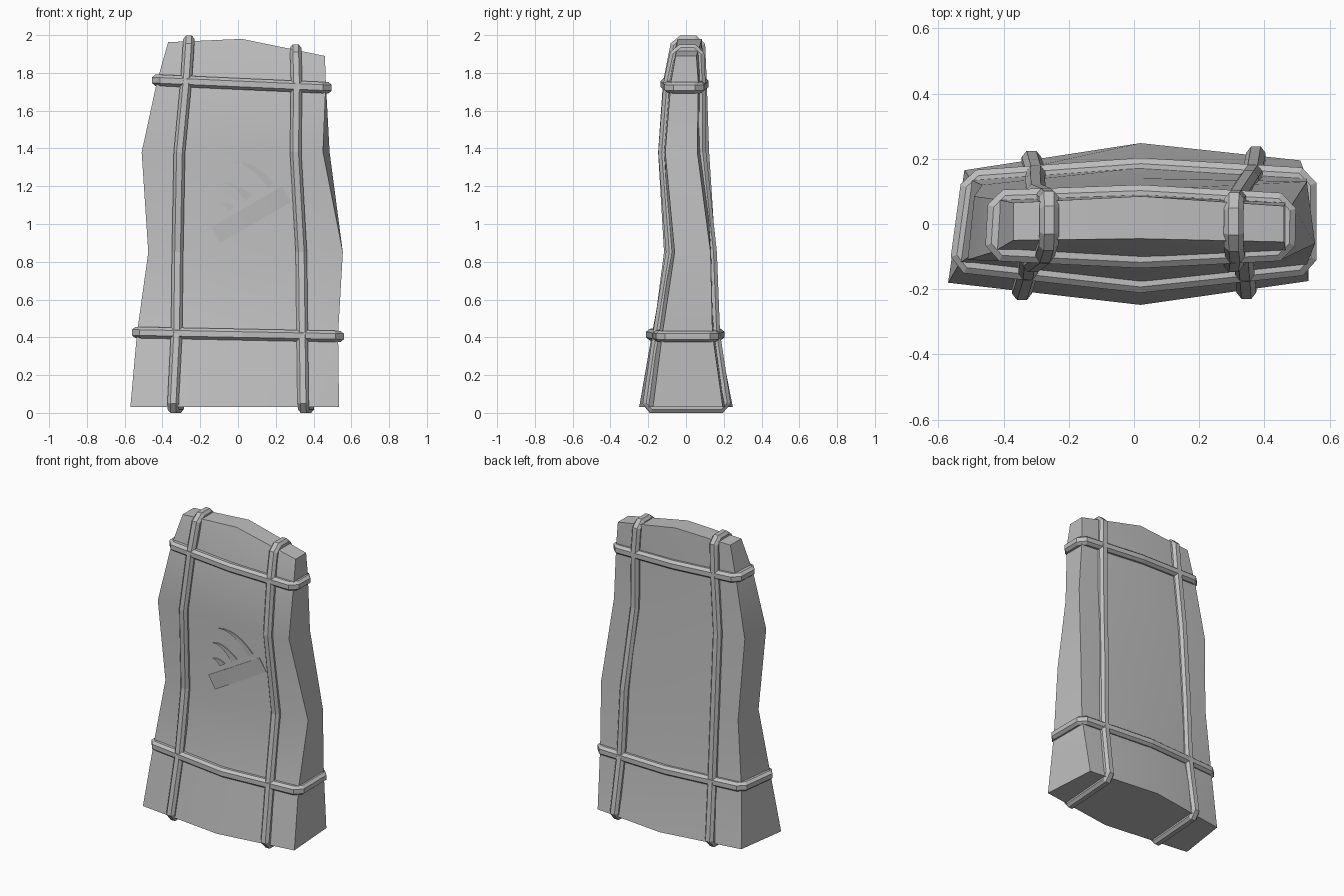
import bpy, bmesh, math
from mathutils import Vector

cube = bpy.data.objects.get("Cube")
if cube:
    bpy.data.objects.remove(cube, do_unlink=True)

stone = bpy.data.materials.new("plain_grey")
stone.use_nodes = True
GREY = (0.52, 0.52, 0.52, 1)
stone.diffuse_color = GREY
stone.node_tree.nodes["Principled BSDF"].inputs["Base Color"].default_value = GREY

# Body levels: z, then x of the four corners (left/right, front/back),
# then front depth and back depth at the left edge, middle and right edge
LEVELS = [
    (.03, -.57, -.52, .535, .51, -.18, -.248, -.175, .165, .248, .195),
    (.42, -.535, -.5, .53, .53, -.12, -.18, -.125, .135, .172, .14),
    (.85, -.475, -.465, .555, .53, -.08, -.1, -.06, .12, .14, .13),
    (1.38, -.51, -.49, .45, .485, -.11, -.13, -.11, .085, .105, .06),
    (1.75, -.43, -.42, .465, .465, -.085, -.105, -.08, .075, .09, .065),
    (1.965, -.37, -.37, .46, .46, -.05, -.045, -.055, .065, .085, .055),
]
MID = .02


def lerp(a, b, t):
    return a + (b - a) * t


def level_at(z):
    """Blend the body levels at height z."""
    z = min(max(z, LEVELS[0][0]), LEVELS[-1][0])
    for a, b in zip(LEVELS, LEVELS[1:]):
        if z <= b[0]:
            t = (z - a[0]) / (b[0] - a[0])
            return [lerp(u, v, t) for u, v in zip(a, b)]


def ring_at(z):
    """Six corners of the body outline at height z, front then back."""
    _, lf, lb, rf, rb, fl, fm, fr, bl, bm, br = level_at(z)
    return [Vector(p) for p in ((lf, fl, z), (MID, fm, z), (rf, fr, z),
                                (rb, br, z), (MID, bm, z), (lb, bl, z))]


def surface(x, z, back=False):
    """Depth of the front or back face at x, z."""
    r = ring_at(z)
    a, b, c = (r[5], r[4], r[3]) if back else r[:3]
    if x > MID:
        a, b = b, c
    return lerp(a.y, b.y, (x - a.x) / (b.x - a.x))


def top_z(x):
    """The crown is highest in the middle and drops to the right."""
    return 1.98 - (.045 * (MID - x) if x < MID else .205 * (x - MID))


def make(name, bm, smooth=None):
    bmesh.ops.recalc_face_normals(bm, faces=bm.faces)
    mesh = bpy.data.meshes.new(name)
    bm.to_mesh(mesh)
    bm.free()
    mesh.materials.append(stone)
    ob = bpy.data.objects.new(name, mesh)
    bpy.context.collection.objects.link(ob)
    if smooth:
        bpy.ops.object.select_all(action='DESELECT')
        ob.select_set(True)
        bpy.context.view_layer.objects.active = ob
        bpy.ops.object.shade_smooth_by_angle(angle=math.radians(smooth))
    return ob


def bridge(bm, rings, closed):
    """Quads between successive closed rings of vertices."""
    n = len(rings[0])
    for i in range(len(rings) if closed else len(rings) - 1):
        a, b = rings[i], rings[(i + 1) % len(rings)]
        for j in range(n):
            k = (j + 1) % n
            bm.faces.new((a[j], a[k], b[k], b[j]))


# Slab body
bm = bmesh.new()
rings = []
for level in LEVELS:
    pts = ring_at(level[0])
    if level is LEVELS[-1]:
        for p in pts:
            p.z = top_z(p.x)
    rings.append([bm.verts.new(p) for p in pts])
bridge(bm, rings, False)
for cap in (rings[0], rings[-1]):
    for i in (0, 1):
        bm.faces.new((cap[i], cap[i + 1], cap[4 - i], cap[5 - i]))
make("slab_body", bm, 25)


# Straps: a chamfered section swept round a closed loop
def strap(name, path, axis):
    axis = Vector(axis)
    n = len(path)
    loop = []
    for i, p in enumerate(path):
        before, after = path[i - 1] - p, path[(i + 1) % n] - p
        if before.angle(-after) > math.radians(45):
            loop += [p + before.normalized() * .028, p + after.normalized() * .028]
        else:
            loop.append(p)
    n = len(loop)
    centre = sum(loop, Vector()) / n
    normals = [(loop[(i + 1) % n] - loop[i]).cross(axis).normalized() for i in range(n)]
    if sum(normals[i].dot(loop[i] - centre) for i in range(n)) < 0:
        normals = [-v for v in normals]
    bm = bmesh.new()
    rings = []
    for i, p in enumerate(loop):
        out = (normals[i - 1] + normals[i]).normalized()
        out /= out.dot(normals[i])
        section = ((-.03, -.015), (-.03, .012), (-.015, .03),
                   (.015, .03), (.03, .012), (.03, -.015))
        rings.append([bm.verts.new(p + axis * s + out * h) for s, h in section])
    bridge(bm, rings, True)
    make(name, bm)


for name, height, tilt in (("lower_strap", .415, -.02), ("upper_strap", 1.742, -.045)):
    path = []
    for p in ring_at(height):
        z = height + tilt * p.x
        i = len(path)
        path.append(ring_at(z)[i])
    strap(name, path, (0, 0, 1))

for name, xs in (("right_upright_strap", (-.345, -.325, -.32, -.31, -.275, -.26)),
                 ("left_upright_strap", (.345, .34, .335, .305, .31, .305))):
    sides = []
    for back in (False, True):
        side = []
        for x, level in zip(xs, LEVELS):
            z = level[0]
            if back:
                x += .03 * (1 - z / 2)
            y = surface(x, z, back)
            side.append(Vector((x, y, top_z(x) if level is LEVELS[-1] else z)))
        sides.append(side)
    strap(name, sides[0] + sides[1][::-1], (1, 0, 0))


# Thin raised shapes following the front face
def relief(name, pairs):
    bm = bmesh.new()
    rings = []
    for a, b in pairs:
        ring = []
        for (x, z), depth in ((a, -.007), (b, -.007), (b, .01), (a, .01)):
            ring.append(bm.verts.new((x, surface(x, z) + depth, z)))
        rings.append(ring)
    bridge(bm, rings, False)
    bm.faces.new(rings[0])
    bm.faces.new(rings[-1])
    make(name, bm)


relief("slanted_bar", [((lerp(-.14, .235, t), lerp(.985, 1.2, t)),
                        (lerp(-.095, .28, t), lerp(.9, 1.115, t)))
                       for t in (i / 8 for i in range(9))])


def quad_bend(a, b, c, t):
    return tuple(lerp(lerp(u, v, t), lerp(v, w, t), t) for u, v, w in zip(a, b, c))


# Crescents: start tip, bend and end of the outer edge, thickness
for name, a, b, c, thick in (
        ("large_crescent", (-.05, 1.325), (.07, 1.36), (.19, 1.215), .036),
        ("middle_crescent", (-.095, 1.215), (-.02, 1.24), (.075, 1.15), .04),
        ("small_crescent", (-.105, 1.108), (-.06, 1.125), (-.015, 1.095), .04)):
    pairs = []
    for i in range(7):
        t = i / 6
        x, z = quad_bend(a, b, c, t)
        w = .004 + thick * t
        pairs.append(((x, z), (x - w * .8, z - w * .6)))
    relief(name, pairs)
